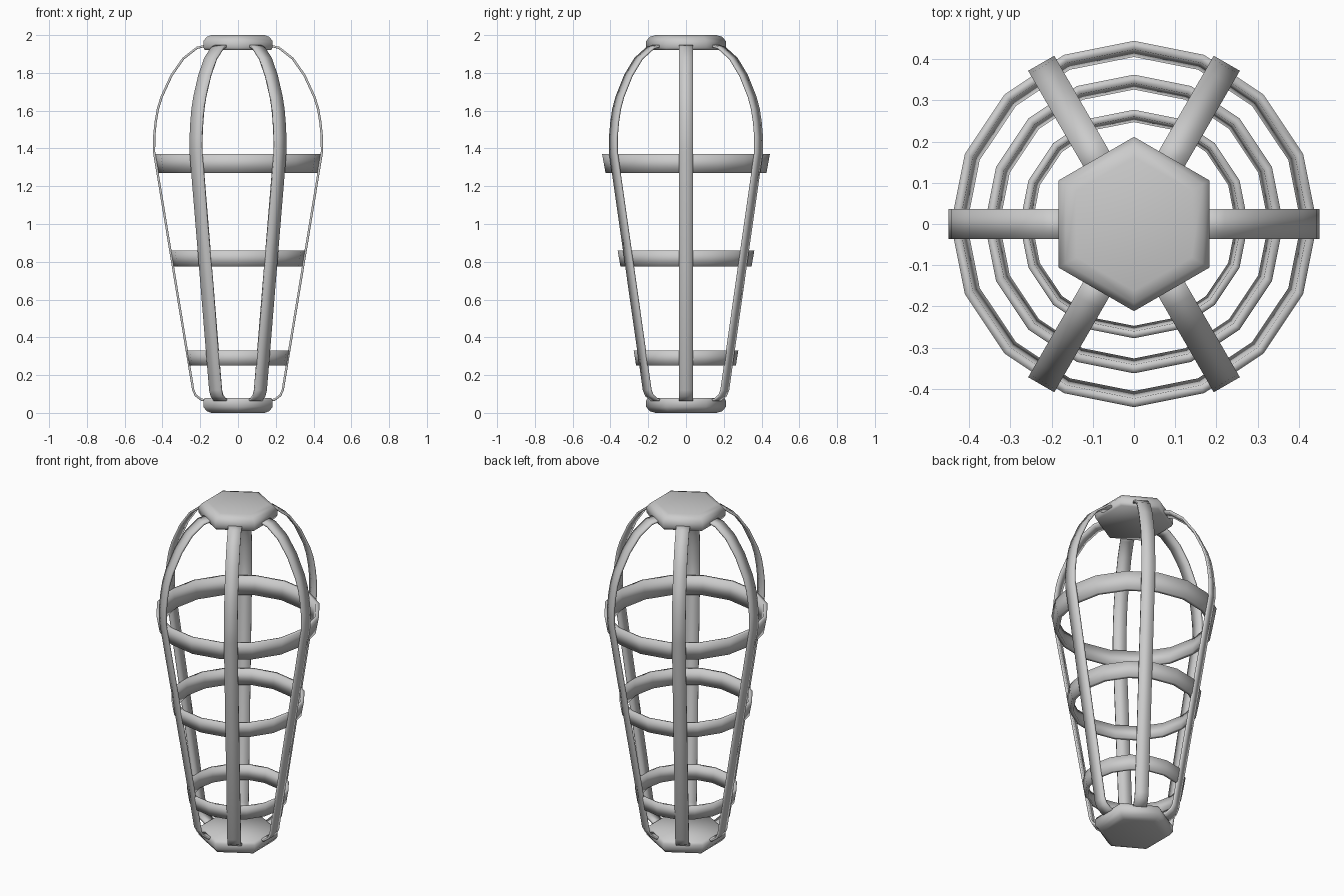
import bpy, bmesh
from math import cos, sin, radians, pi, hypot

if "Cube" in bpy.data.objects:
    bpy.data.objects.remove(bpy.data.objects["Cube"])


def finish(name, bm):
    bmesh.ops.recalc_face_normals(bm, faces=bm.faces)
    for f in bm.faces:
        f.smooth = True
    me = bpy.data.meshes.new(name)
    bm.to_mesh(me)
    bm.free()
    ob = bpy.data.objects.new(name, me)
    bpy.context.collection.objects.link(ob)
    return ob


def loft(name, loops, closed=False):
    """Skin equal-sized vertex loops; either cap the ends or join them."""
    bm = bmesh.new()
    rows = [[bm.verts.new(p) for p in loop] for loop in loops]
    n = len(rows[0])
    pairs = list(zip(rows, rows[1:]))
    if closed:
        pairs.append((rows[-1], rows[0]))
    else:
        bm.faces.new(rows[0])
        bm.faces.new(rows[-1])
    for a, b in pairs:
        for i in range(n):
            j = (i + 1) % n
            bm.faces.new((a[i], a[j], b[j], b[i]))
    return finish(name, bm)


def circle(r, z, n, start=0.0):
    return [(r * cos(start + 2 * pi * i / n), r * sin(start + 2 * pi * i / n), z)
            for i in range(n)]


# Hexagonal end caps, flat sides facing the ribs: (apothem, distance from outer end)
cap_profile = [(.140, 0), (.166, .009), (.183, .032), (.183, .065), (.175, .080)]
for name, flip in (("bottom_cap", False), ("top_cap", True)):
    loft(name, [circle(a / cos(pi / 6), 2 - z if flip else z, 6, pi / 6)
                for a, z in cap_profile])

# Six flat bent ribs: outer edge path as (radius, height)
path = [(.15, .060), (.195, .064), (.228, .088), (.243, .120), (.348, .76),
        (.450, 1.38), (.450, 1.46), (.442, 1.54), (.430, 1.61), (.410, 1.675),
        (.357, 1.79), (.294, 1.88), (.220, 1.938), (.15, 1.955)]
WIDTH, THICK = .073, .012


def rib_sections(angle):
    c, s = cos(angle), sin(angle)
    loops = []
    for i, (r, z) in enumerate(path):
        a, b = path[max(i - 1, 0)], path[min(i + 1, len(path) - 1)]
        tr, tz = b[0] - a[0], b[1] - a[1]
        ln = hypot(tr, tz)
        ri, zi = r - THICK * tz / ln, z + THICK * tr / ln
        h = WIDTH / 2
        loops.append([(pr * c - w * s, pr * s + w * c, pz)
                      for pr, pz, w in ((r, z, -h), (r, z, h), (ri, zi, h), (ri, zi, -h))])
    return loops


for k in range(6):
    loft(f"rib_{k + 1}", rib_sections(radians(60 * k)))

# Three tapered hoops: bottom radius, top radius, bottom z, top z, thickness
hoops = [("lower_hoop", .264, .277, .250, .330, .017),
         ("middle_hoop", .347, .362, .775, .860, .021),
         ("upper_hoop", .426, .444, 1.270, 1.370, .021)]
for name, r0, r1, z0, z1, t in hoops:
    loft(name, [circle(r0, z0, 16), circle(r1, z1, 16),
                circle(r1 - t, z1, 16), circle(r0 - t, z0, 16)], closed=True)
